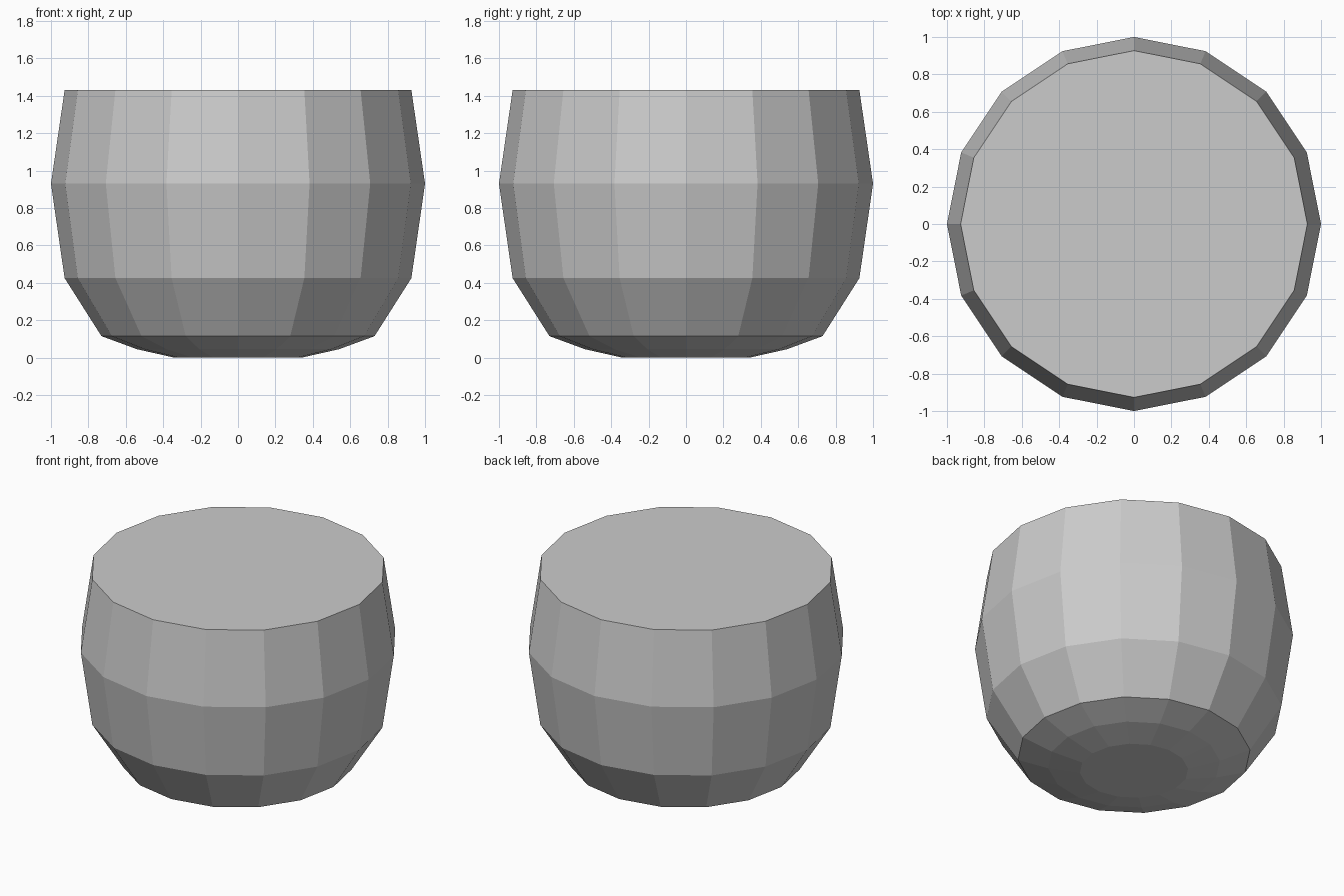
import bpy, bmesh, math

if "Cube" in bpy.data.objects:
    bpy.data.objects.remove(bpy.data.objects["Cube"])

SIDES = 16
# Barrel profile, bottom to top: (radius, height)
PROFILE = [(0.34, 0.0), (0.54, 0.045), (0.73, 0.115),
           (0.927, 0.425), (1.0, 0.93), (0.927, 1.43)]

bm = bmesh.new()
rings = [[bm.verts.new((r * math.cos(2 * math.pi * i / SIDES),
                        r * math.sin(2 * math.pi * i / SIDES), z))
          for i in range(SIDES)] for r, z in PROFILE]

# Faceted side walls
for low, high in zip(rings, rings[1:]):
    for i in range(SIDES):
        j = (i + 1) % SIDES
        bm.faces.new((low[i], low[j], high[j], high[i]))

# Flat top and base
bm.faces.new(rings[-1])
bm.faces.new(rings[0][::-1])

mesh = bpy.data.meshes.new("barrel_pot")
bm.to_mesh(mesh)
bm.free()
bpy.context.collection.objects.link(bpy.data.objects.new("barrel_pot", mesh))
